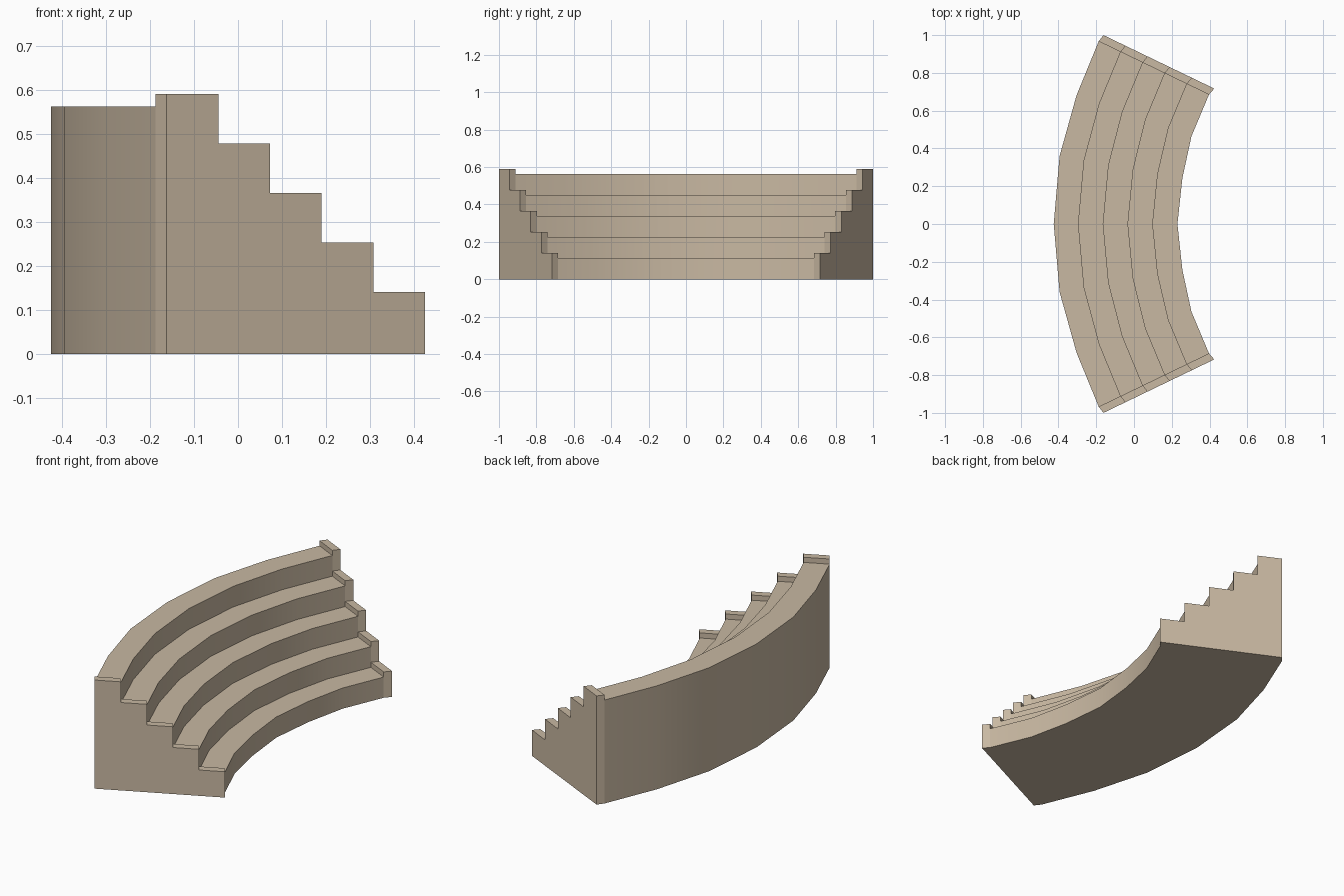
import bpy, bmesh
from math import radians

if "Cube" in bpy.data.objects:
    bpy.data.objects.remove(bpy.data.objects["Cube"])

STEPS, RISE, LIP = 5, 0.1125, 0.028

# plan stations: (outer x, outer y, inner x, inner y), from the middle to one end
HALF = [(-0.425, 0.0, 0.23, 0.0), (-0.394, 0.36, 0.256, 0.242),
        (-0.304, 0.682, 0.304, 0.464), (-0.187, 0.967, 0.397, 0.685)]
END = (-0.162, 1.0, 0.425, 0.717)

mat = bpy.data.materials.new("stone")
mat.diffuse_color = (0.58, 0.48, 0.36, 1)
mat.use_nodes = True
mat.node_tree.nodes["Principled BSDF"].inputs["Base Color"].default_value = mat.diffuse_color


def mirror(s):
    return (s[0], -s[1], s[2], -s[3])


def profile(s, lift):
    """Stepped section standing on one plan station."""
    def at(t, z):
        return (s[0] + (s[2] - s[0]) * t, s[1] + (s[3] - s[1]) * t, z)
    pts = [at(0, 0)]
    for i in range(STEPS):
        z = (STEPS - i) * RISE + lift
        pts += [at(i / STEPS, z), at((i + 1) / STEPS, z)]
    return pts + [at(1, 0)]


def sweep(name, stations, lift=0.0):
    """Closed solid lofted through the stepped sections."""
    bm = bmesh.new()
    rings = [[bm.verts.new(p) for p in profile(s, lift)] for s in stations]
    for a, b in zip(rings, rings[1:]):
        n = len(a)
        for i in range(n):
            j = (i + 1) % n
            bm.faces.new((a[i], a[j], b[j], b[i]))
    bm.faces.new(rings[0])
    bm.faces.new(rings[-1][::-1])
    bmesh.ops.recalc_face_normals(bm, faces=bm.faces)
    me = bpy.data.meshes.new(name)
    bm.to_mesh(me)
    bm.free()
    me.materials.append(mat)
    ob = bpy.data.objects.new(name, me)
    bpy.context.collection.objects.link(ob)
    bpy.ops.object.select_all(action='DESELECT')
    ob.select_set(True)
    bpy.context.view_layer.objects.active = ob
    bpy.ops.object.shade_smooth_by_angle(angle=radians(30))
    return ob


# curved tiers of seating
sweep("curved_tiers", [mirror(s) for s in HALF[:0:-1]] + HALF)

# raised stepped walls closing both ends
sweep("end_wall_back", [HALF[-1], END], LIP)
sweep("end_wall_front", [mirror(HALF[-1]), mirror(END)], LIP)
